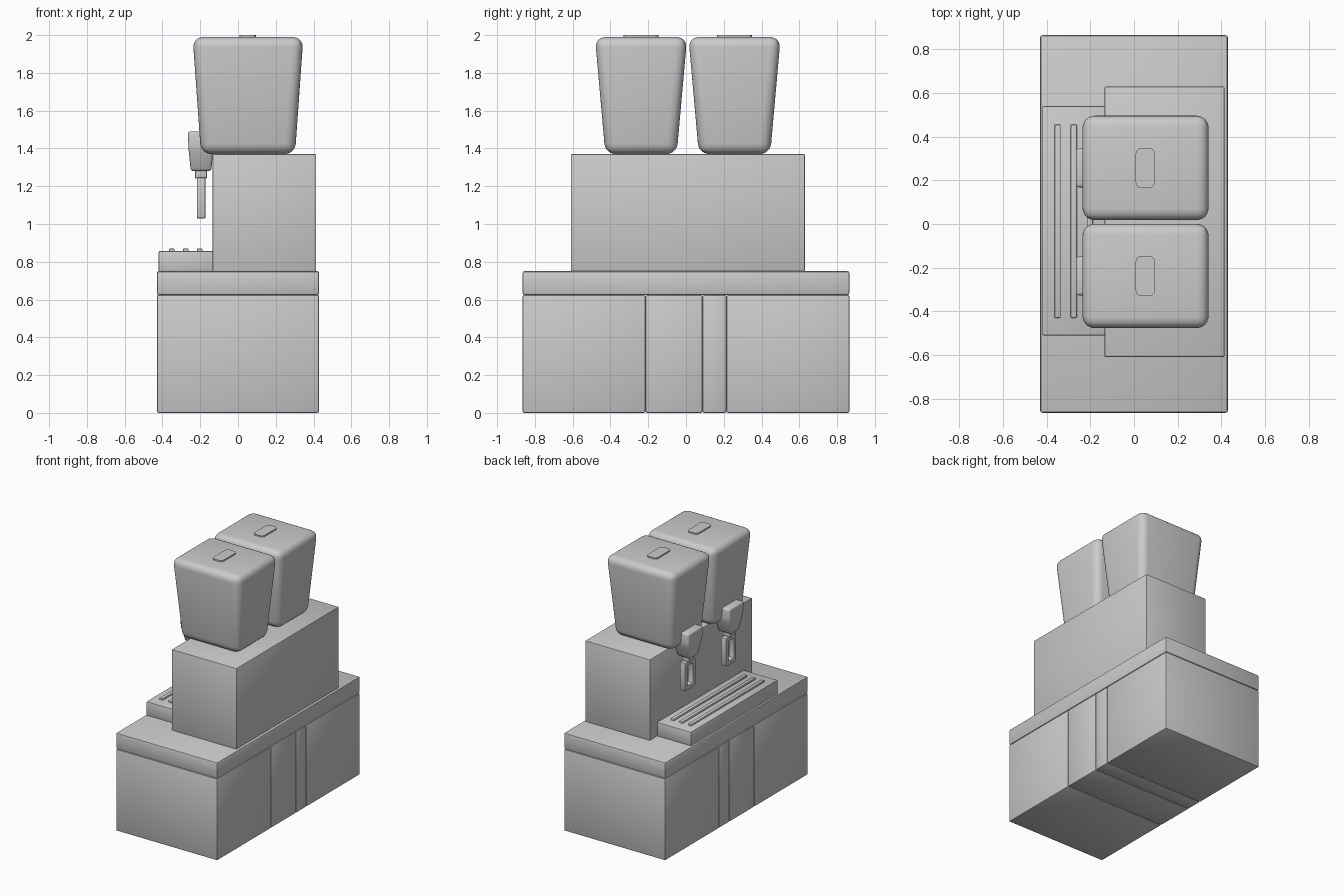
import bpy, bmesh, math

if "Cube" in bpy.data.objects:
    bpy.data.objects.remove(bpy.data.objects["Cube"])


def stack(name, cx, cy, rings, bevel=0.006, segs=2, vertical_only=False):
    """Solid from stacked rectangles (z, half_x, half_y), with rounded edges."""
    bm = bmesh.new()
    loops = [[bm.verts.new((cx + sx * hx, cy + sy * hy, z))
              for sx, sy in ((-1, -1), (1, -1), (1, 1), (-1, 1))]
             for z, hx, hy in rings]
    bm.faces.new(loops[0][::-1])
    bm.faces.new(loops[-1])
    for a, b in zip(loops, loops[1:]):
        for i in range(4):
            j = (i + 1) % 4
            bm.faces.new((a[i], a[j], b[j], b[i]))
    edges = list(bm.edges)
    if vertical_only:
        edges = [e for e in edges if abs(e.verts[0].co.z - e.verts[1].co.z) > 1e-4]
    bmesh.ops.bevel(bm, geom=edges, offset=bevel, segments=segs, profile=0.5,
                    affect='EDGES', clamp_overlap=True)
    return finish(name, bm)


def finish(name, bm):
    bmesh.ops.recalc_face_normals(bm, faces=bm.faces)
    mesh = bpy.data.meshes.new(name)
    bm.to_mesh(mesh)
    bm.free()
    ob = bpy.data.objects.new(name, mesh)
    bpy.context.collection.objects.link(ob)
    bpy.context.view_layer.objects.active = ob
    bpy.ops.object.select_all(action='DESELECT')
    ob.select_set(True)
    bpy.ops.object.shade_smooth_by_angle(angle=math.radians(35))
    return ob


def box(name, x, y, z, **kw):
    hx, hy = (x[1] - x[0]) / 2, (y[1] - y[0]) / 2
    return stack(name, sum(x) / 2, sum(y) / 2, [(z[0], hx, hy), (z[1], hx, hy)], **kw)


def frame(name, cx, cy, z, depth, width, wall):
    """Upright rectangular ring facing the x axis."""
    bm = bmesh.new()
    zc, hz = sum(z) / 2, (z[1] - z[0]) / 2
    rings = []
    for sx, inset in ((-1, 0), (1, 0), (1, wall), (-1, wall)):
        rings.append([bm.verts.new((cx + sx * depth / 2,
                                    cy + sy * (width / 2 - inset),
                                    zc + sz * (hz - inset)))
                      for sy, sz in ((-1, -1), (1, -1), (1, 1), (-1, 1))])
    for k in range(4):
        a, b = rings[k], rings[(k + 1) % 4]
        for i in range(4):
            j = (i + 1) % 4
            bm.faces.new((a[i], a[j], b[j], b[i]))
    corners = [e for e in bm.edges
               if abs(e.verts[0].co.x - e.verts[1].co.x) > 1e-4]
    bmesh.ops.bevel(bm, geom=corners, offset=0.01, segments=2, profile=0.5,
                    affect='EDGES')
    bm.normal_update()
    rims = [e for e in bm.edges if e.calc_face_angle(0) > math.radians(60)]
    bmesh.ops.bevel(bm, geom=rims, offset=0.005, segments=2, profile=0.5,
                    affect='EDGES')
    return finish(name, bm)


# Cabinet panels under the counter
splits = [-0.865, -0.214, 0.087, 0.214, 0.865]
for i in range(4):
    box(f"cabinet_panel_{i + 1}", (-0.43, 0.43), (splits[i], splits[i + 1]),
        (0, 0.625), bevel=0.01)
box("counter_top", (-0.43, 0.43), (-0.865, 0.865), (0.625, 0.75), bevel=0.01)

# Machine body and drip tray with raised slats
box("machine_body", (-0.135, 0.414), (-0.61, 0.63), (0.75, 1.37))
box("drip_tray", (-0.42, -0.13), (-0.51, 0.54), (0.75, 0.857))
for i, x in enumerate((-0.35, -0.276, -0.202)):
    box(f"tray_slat_{i + 1}", (x - 0.014, x + 0.014), (-0.43, 0.455),
        (0.84, 0.87), bevel=0.004)

# Two hoppers, each with a lid button and a dispenser tap
for side, y in (("front", -0.238), ("back", 0.257)):
    stack(f"{side}_hopper", 0.053, y,
          [(1.37, 0.249, 0.189), (1.99, 0.293, 0.244)], bevel=0.055, segs=6)
    box(f"{side}_lid_button", (0.008, 0.095), (y - 0.092, y + 0.092),
        (1.97, 2.0), bevel=0.025, segs=4, vertical_only=True)
    stack(f"{side}_tap_head", -0.196, y,
          [(1.28, 0.054, 0.05), (1.40, 0.066, 0.089), (1.49, 0.07, 0.089)],
          bevel=0.014, segs=3)
    box(f"{side}_tap_neck", (-0.228, -0.164), (y - 0.032, y + 0.032),
        (1.24, 1.29), bevel=0.008)
    frame(f"{side}_tap_lever", -0.195, y, (1.03, 1.246), 0.045, 0.125, 0.032)
